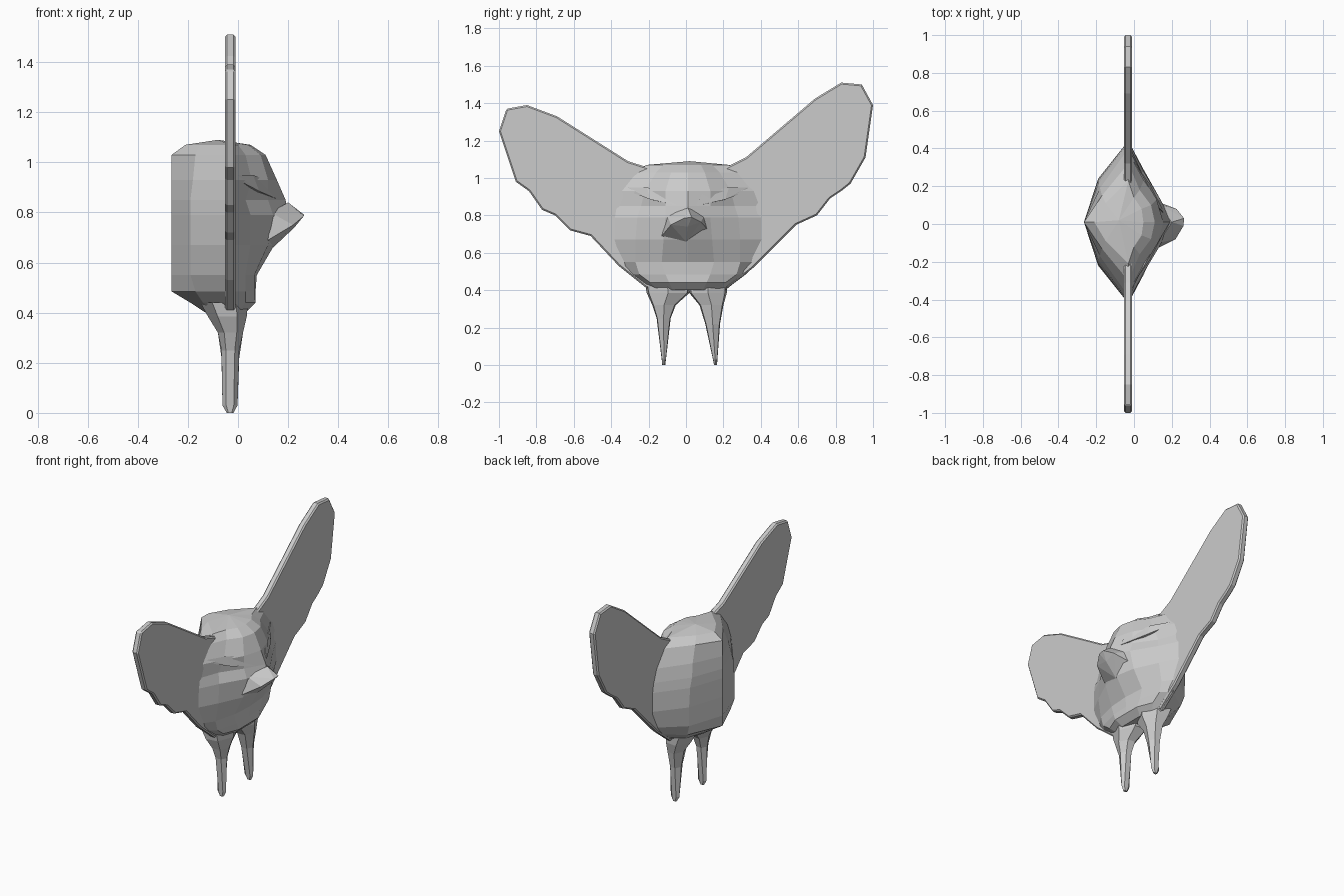
import bpy, bmesh, math


def make(name, bm):
    bmesh.ops.recalc_face_normals(bm, faces=bm.faces)
    me = bpy.data.meshes.new(name)
    bm.to_mesh(me)
    bm.free()
    ob = bpy.data.objects.new(name, me)
    bpy.context.collection.objects.link(ob)
    return ob


def loft(name, rings, peak=None):
    """Skin a stack of equal rings; the top may close to a peak point."""
    bm = bmesh.new()
    rows = [[bm.verts.new(p) for p in r] for r in rings]
    n = len(rows[0])
    for a, b in zip(rows, rows[1:]):
        for i in range(n):
            j = (i + 1) % n
            bm.faces.new((a[i], a[j], b[j], b[i]))
    bm.faces.new(rows[0])
    if peak:
        tip = bm.verts.new(peak)
        for i in range(n):
            bm.faces.new((rows[-1][i], rows[-1][(i + 1) % n], tip))
    else:
        bm.faces.new(rows[-1])
    return make(name, bm)


def hull(name, pts):
    bm = bmesh.new()
    for p in pts:
        bm.verts.new(p)
    res = bmesh.ops.convex_hull(bm, input=bm.verts)
    loose = [v for v in bm.verts if not v.link_faces]
    bmesh.ops.delete(bm, geom=loose, context='VERTS')
    return make(name, bm)


# Body: z, back x, back side (x, y), side width, front side (x, y), cheek (x, y), front x
sections = [
    (.40, -.13, -.09, .13, .20, .00, .16, .03, .08, .03),
    (.44, -.19, -.14, .17, .25, .03, .20, .07, .10, .07),
    (.485, -.265, -.17, .22, .31, .03, .26, .065, .12, .07),
    (.55, -.265, -.19, .23, .37, .03, .28, .065, .14, .075),
    (.67, -.265, -.19, .23, .43, .05, .28, .12, .13, .145),
    (.79, -.265, -.19, .22, .43, .05, .27, .14, .12, .20),
    (.85, -.265, -.19, .20, .42, .03, .25, .12, .12, .19),
    (.93, -.265, -.18, .18, .39, .055, .23, .12, .12, .155),
    (1.03, -.265, -.17, .14, .31, .03, .17, .09, .09, .11),
    (1.07, -.21, -.15, .10, .22, .00, .13, .04, .07, .05),
]
rings = []
for z, xb, sx, sy, w, fx, fy, cx, cy, xf in sections:
    half = [(sx, sy), (-.03, w), (fx, fy), (cx, cy)]
    ring = [(xb, .01, z)] + [(x, .01 + y, z) for x, y in half]
    ring += [(xf, .01, z)] + [(x, .01 - y, z) for x, y in reversed(half)]
    rings.append(ring)
loft("body", rings, (-.08, .02, 1.09))

# Beak
hull("beak", [(.265, .03, .79), (.262, -.01, .785), (.225, .08, .765), (.22, -.08, .75),
              (.12, .12, .72), (.12, -.13, .69), (.14, 0, .66), (.225, .01, .74),
              (.13, .10, .80), (.13, -.10, .80), (.20, .01, .84)])

# Brows
for side, s in (("left", -1), ("right", 1)):
    hull("brow_" + side, [(x, .01 + s * y, z) for x, y, z in (
        (.165, .04, .85), (.085, .20, .885), (.00, .32, .93), (.00, .32, .95),
        (.06, .22, .95), (.13, .08, .92), (.05, .10, .86), (-.02, .28, .92))])

# Wings: outlines in the y-z plane, given thickness
outlines = {
    "wing_left": [(-.08, 1.03), (-.20, 1.055), (-.31, 1.09), (-.69, 1.33), (-.85, 1.39),
                  (-.96, 1.37), (-1, 1.25), (-.91, .98), (-.84, .93), (-.77, .83),
                  (-.70, .80), (-.62, .72), (-.51, .69), (-.36, .53), (-.21, .41), (-.08, .45)],
    "wing_right": [(.08, 1.03), (.22, 1.06), (.32, 1.11), (.69, 1.425), (.83, 1.51),
                   (.94, 1.50), (1, 1.39), (.96, 1.11), (.88, .97), (.83, .93), (.77, .89),
                   (.70, .80), (.59, .75), (.36, .52), (.22, .41), (.08, .45)],
}
for name, pts in outlines.items():
    wing = loft(name, [[(x, y, z) for y, z in pts] for x in (-.052, -.010)])
    bev = wing.modifiers.new("edge", 'BEVEL')
    bev.width = .008
    bev.segments = 1
    bev.limit_method = 'ANGLE'
    bev.angle_limit = math.radians(60)

# Legs: z, outer y, inner y, back x, front x (right leg), then the other side
legs = {
    "leg_right": [(.005, .166, .150, -.045, -.018), (.03, .168, .144, -.062, -.002),
                  (.22, .182, .103, -.066, .005), (.32, .20, .072, -.08, .02),
                  (.385, .218, .018, -.12, .035), (.44, .22, .01, -.15, .04)],
    "leg_left": [(.005, -.127, -.111, -.045, -.018), (.03, -.13, -.107, -.062, -.002),
                 (.25, -.157, -.082, -.066, .005), (.32, -.18, -.055, -.08, .02),
                 (.385, -.21, .018, -.12, .035), (.44, -.22, .02, -.15, .04)],
}
for name, rows in legs.items():
    stack = []
    for z, yo, yi, xb, xf in rows:
        cy, ry = (yo + yi) / 2, (yo - yi) / 2
        cx, rx = (xb + xf) / 2, (xf - xb) / 2
        stack.append([(cx + rx * a, cy + ry * b, max(z, 0) - (.005 if z < .01 else 0))
                      for a, b in ((1, 0), (.5, .9), (-.5, 1), (-1, 0), (-.5, -1), (.5, -.9))])
    loft(name, stack)
